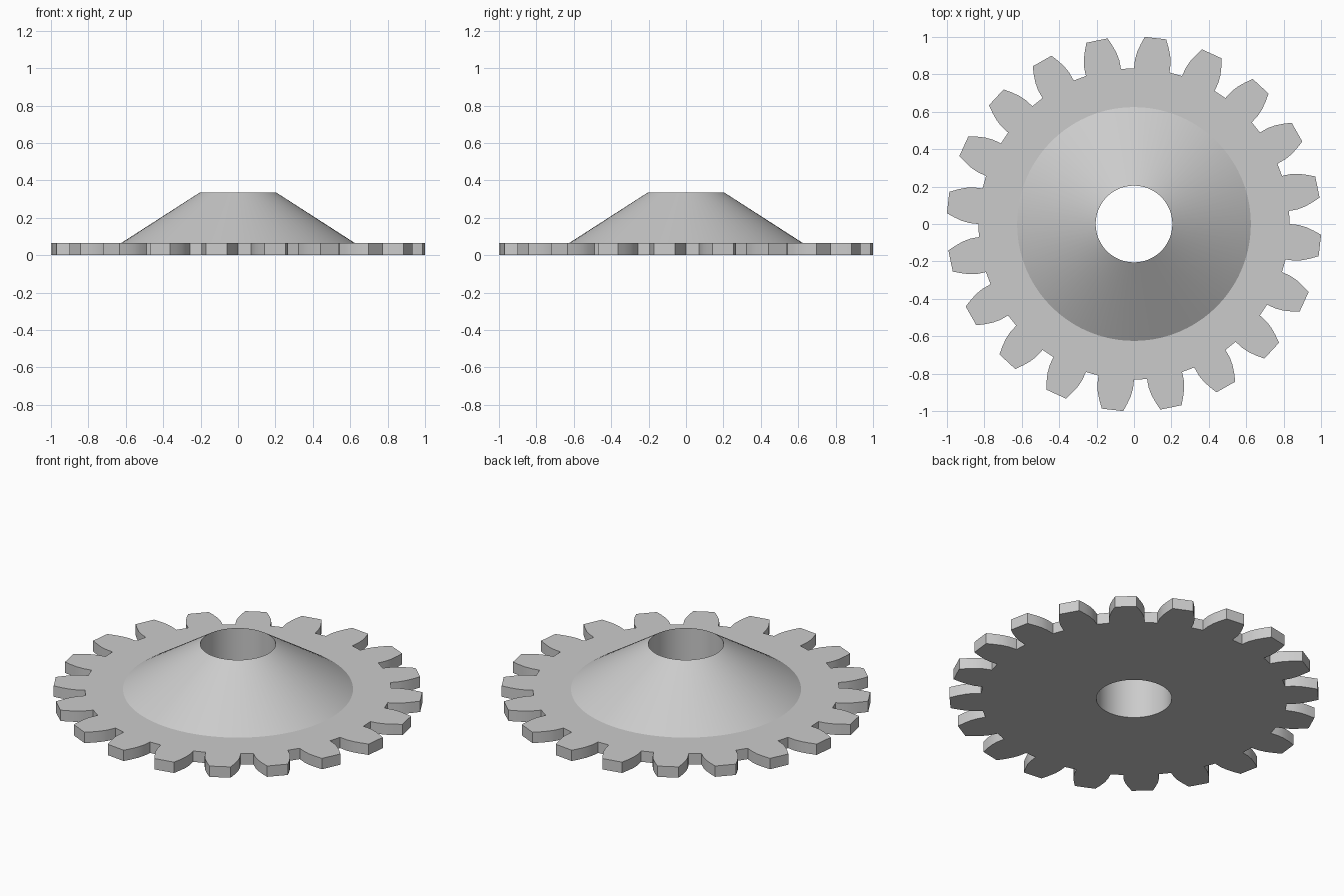
import bpy, bmesh, math

if "Cube" in bpy.data.objects:
    bpy.data.objects.remove(bpy.data.objects["Cube"], do_unlink=True)

TEETH, ARC = 20, 4                  # teeth, and bore or cone segments per tooth
PITCH = 360 / TEETH
FIRST = 11.4                        # angle of the first tooth centre
PLATE, TOP = 0.065, 0.335           # heights of the plate and the cone rim
BORE, CONE = 0.205, 0.625           # radii of the bore and the cone foot
# One tooth flank: radius and half angle, from root to tip
FLANK = [(0.832, 6.6), (0.88, 6.25), (0.92, 5.55), (0.962, 4.45), (1.002, 3.3)]
HALF = FLANK[0][1]

grey = bpy.data.materials.new("grey metal")
grey.use_nodes = True
colour = (0.6, 0.6, 0.6, 1)
grey.diffuse_color = colour
grey.node_tree.nodes["Principled BSDF"].inputs["Base Color"].default_value = colour

bm = bmesh.new()


def point(radius, degrees, z):
    a = math.radians(degrees)
    return bm.verts.new((radius * math.cos(a), radius * math.sin(a), z))


def ring(radius, z):
    return [point(radius, FIRST - HALF + i * PITCH / ARC, z) for i in range(TEETH * ARC)]


def outline(z):
    """Toothed outline as one list of vertices per tooth."""
    teeth = []
    for t in range(TEETH):
        centre = FIRST + t * PITCH
        teeth.append([point(r, centre - h, z) for r, h in FLANK]
                     + [point(r, centre + h, z) for r, h in reversed(FLANK)])
    return teeth


def bridge(a, b):
    for i in range(len(a)):
        j = (i + 1) % len(a)
        bm.faces.new((a[i], a[j], b[j], b[i]))


def flat_side(teeth, inner):
    """Fill the teeth and the web between the roots and an inner ring."""
    for t, tooth in enumerate(teeth):
        bm.faces.new(tooth)
        arc = [inner[(t * ARC + k) % len(inner)] for k in range(ARC + 1)]
        following = teeth[(t + 1) % TEETH][0]
        bm.faces.new([tooth[0], tooth[-1], following] + arc[::-1])


# Toothed plate
lower, upper = outline(0), outline(PLATE)
bore_low, bore_top, cone_foot = ring(BORE, 0), ring(BORE, TOP), ring(CONE, PLATE)
flat_side(lower, bore_low)
flat_side(upper, cone_foot)
bridge(sum(lower, []), sum(upper, []))

# Conical hub and through bore
bridge(cone_foot, bore_top)
bridge(bore_top, bore_low)

bmesh.ops.recalc_face_normals(bm, faces=bm.faces)
mesh = bpy.data.meshes.new("conical_gear")
bm.to_mesh(mesh)
bm.free()
mesh.materials.append(grey)

gear = bpy.data.objects.new("conical_gear", mesh)
bpy.context.collection.objects.link(gear)
bpy.context.view_layer.objects.active = gear
gear.select_set(True)
bpy.ops.object.shade_smooth_by_angle(angle=math.radians(25))
